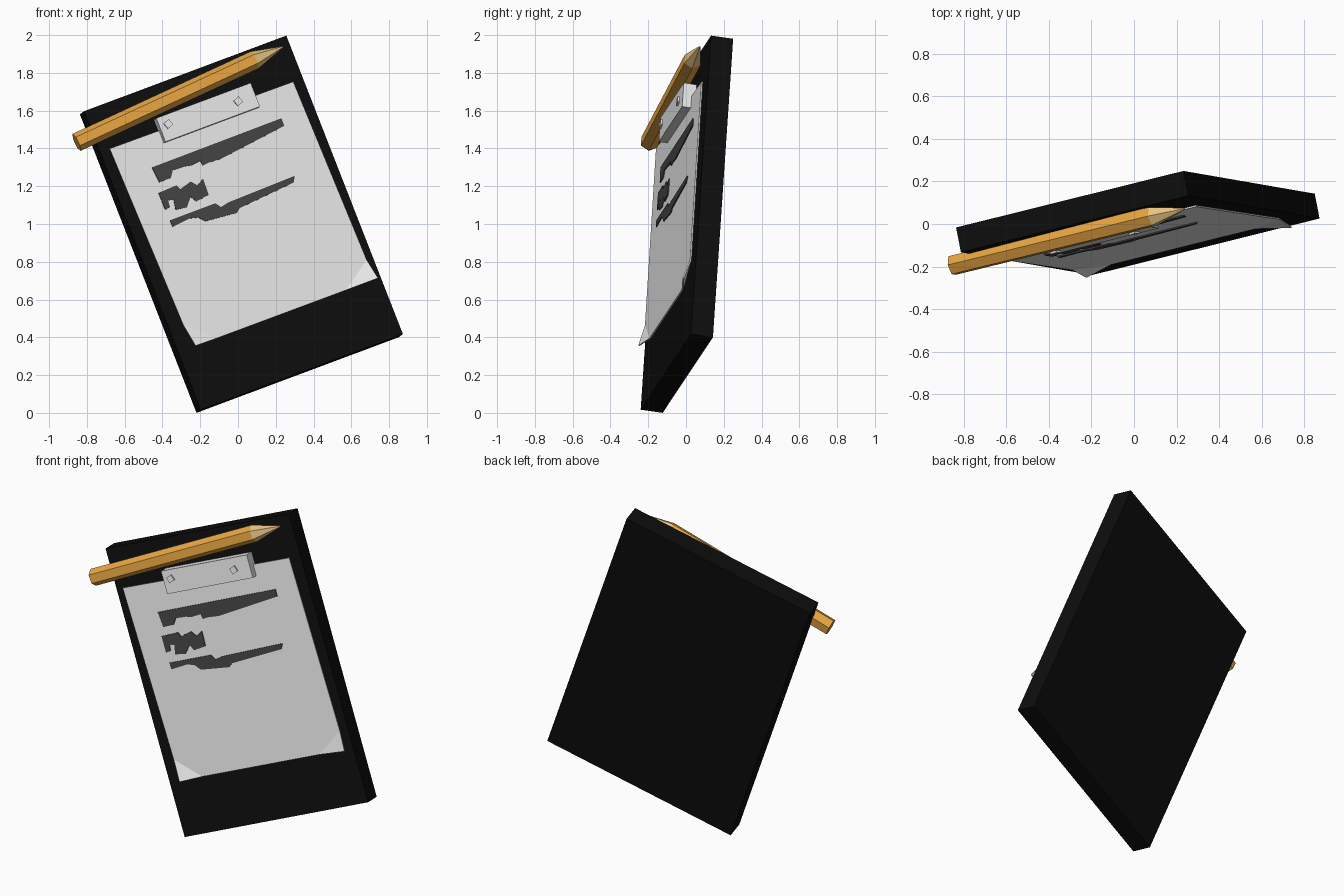
import bpy, bmesh, math
from mathutils import Vector, Matrix

if "Cube" in bpy.data.objects:
    bpy.data.objects.remove(bpy.data.objects["Cube"])

# Tilted board frame: origin at the lower-left front corner,
# a = across, b = up the board, c = out of the front
O = Vector((-0.197, -0.24, 0.017))
U = Vector((1.07, 0.266, 0.40)).normalized()
V = Vector((-0.617, 0.107, 1.58))
V = (V - V.dot(U) * U).normalized()
W = U.cross(V)
FRAME = Matrix.Translation(O) @ Matrix((U, V, W)).transposed().to_4x4()


def material(name, rgb):
    m = bpy.data.materials.new(name)
    m.diffuse_color = (*rgb, 1)
    m.use_nodes = True
    m.node_tree.nodes["Principled BSDF"].inputs["Base Color"].default_value = m.diffuse_color
    return m


BLACK = material("board black", (0.004, 0.004, 0.004))
PAPER = material("paper white", (0.8, 0.8, 0.8))
METAL = material("clip grey", (0.83, 0.83, 0.83))
INK = material("ink grey", (0.055, 0.055, 0.055))
YELLOW = material("pencil yellow", (0.8, 0.38, 0.055))
WOOD = material("bare wood", (0.83, 0.57, 0.24))


def finish(bm, name, mats, matrix=None):
    bmesh.ops.recalc_face_normals(bm, faces=bm.faces)
    me = bpy.data.meshes.new(name)
    if matrix is not None:
        bm.transform(matrix)
    bm.to_mesh(me)
    bm.free()
    for m in mats:
        me.materials.append(m)
    ob = bpy.data.objects.new(name, me)
    bpy.context.collection.objects.link(ob)
    return ob


def box(name, lo, hi, mat, spin=0):
    lo, hi = Vector(lo), Vector(hi)
    bm = bmesh.new()
    bmesh.ops.create_cube(bm, size=1)
    local = (Matrix.Translation((lo + hi) / 2) @ Matrix.Rotation(spin, 4, 'Z')
             @ Matrix.Diagonal((*(hi - lo), 1)))
    bm.transform(local)
    return finish(bm, name, [mat], FRAME)


def extrude_down(bm, depth):
    # give a sheet thickness towards the board
    ret = bmesh.ops.extrude_face_region(bm, geom=bm.faces[:], use_keep_orig=True)
    for g in ret["geom"]:
        if isinstance(g, bmesh.types.BMVert):
            g.co.z -= depth


# Board, clip and rivets
box("board", (0, 0, -0.12), (1.173, 1.70, 0), BLACK)
box("clip", (0.335, 1.392, 0), (0.883, 1.527, 0.07), METAL)
for i, (a, b) in enumerate([(0.383, 1.475), (0.782, 1.458)]):
    box(f"rivet_{i + 1}", (a - .018, b - .018, 0.06), (a + .018, b + .018, 0.08),
        METAL, math.radians(20))

# Paper sheet with two lifted lower corners
C = 0.023
bm = bmesh.new()
pts = [(0.05, 1.465, C), (0.074, 0.45, C), (0.22, 0.324, C), (0.966, 0.323, C),
       (1.131, 0.435, C), (1.112, 1.457, C), (0.088, 0.324, 0.055), (1.144, 0.321, 0.06)]
v = [bm.verts.new(p) for p in pts]
bm.faces.new(v[:6])
bm.faces.new((v[1], v[6], v[2]))
bm.faces.new((v[3], v[7], v[4]))
extrude_down(bm, 0.008)
finish(bm, "paper", [PAPER], FRAME)

# Ink strokes, outlined in front view (x, z) and projected onto the sheet
STROKES = [
    [(-.455, 1.30), (.23, 1.56), (.245, 1.52), (-.09, 1.345), (-.155, 1.325),
     (-.185, 1.31), (-.20, 1.335), (-.25, 1.31), (-.285, 1.305), (-.345, 1.285),
     (-.355, 1.245), (-.415, 1.22)],
    [(-.42, 1.165), (-.325, 1.205), (-.305, 1.185), (-.25, 1.225), (-.215, 1.205),
     (-.185, 1.24), (-.155, 1.155), (-.22, 1.12), (-.25, 1.145), (-.27, 1.09),
     (-.33, 1.075), (-.34, 1.13), (-.37, 1.125), (-.36, 1.09), (-.385, 1.075)],
    [(-.36, 1.02), (-.12, 1.11), (-.09, 1.09), (-.05, 1.115), (.30, 1.255),
     (.295, 1.22), (.01, 1.085), (-.005, 1.06), (-.17, 1.015), (-.21, 1.035),
     (-.255, 1.03), (-.345, 0.985)],
]
CI = 0.029
for i, stroke in enumerate(STROKES):
    bm = bmesh.new()
    vs = []
    for x, z in stroke:
        base = O + W * CI
        y = base.y - (W.x * (x - base.x) + W.z * (z - base.z)) / W.y
        d = Vector((x, y, z)) - O
        vs.append(bm.verts.new((d.dot(U), d.dot(V), CI)))
    bm.faces.new(vs)
    extrude_down(bm, 0.008)
    bmesh.ops.triangulate(bm, faces=[f for f in bm.faces if len(f.verts) > 4])
    finish(bm, f"ink_stroke_{i + 1}", [INK], FRAME)

# Hexagonal pencil with a bare pointed end, one flat against the board
tail, tip = Vector((-0.855, -0.195, 1.432)), Vector((0.238, 0.072, 1.938))
axis = (tip - tail).normalized()
side = axis.cross(W).normalized()
out = side.cross(axis)
length, point, R = (tip - tail).length, 0.17, 0.05
bm = bmesh.new()
rings = []
for z, r in ((0, R), (length - point, R), (length, 0.004)):
    rings.append([bm.verts.new((r * math.cos(k * math.pi / 3),
                                r * math.sin(k * math.pi / 3), z)) for k in range(6)])
for j in range(2):
    for k in range(6):
        n = (k + 1) % 6
        f = bm.faces.new((rings[j][k], rings[j][n], rings[j + 1][n], rings[j + 1][k]))
        f.material_index = j
bm.faces.new(rings[0])
bm.faces.new(rings[2]).material_index = 1
finish(bm, "pencil", [YELLOW, WOOD],
       Matrix.Translation(tail) @ Matrix((side, out, axis)).transposed().to_4x4())
